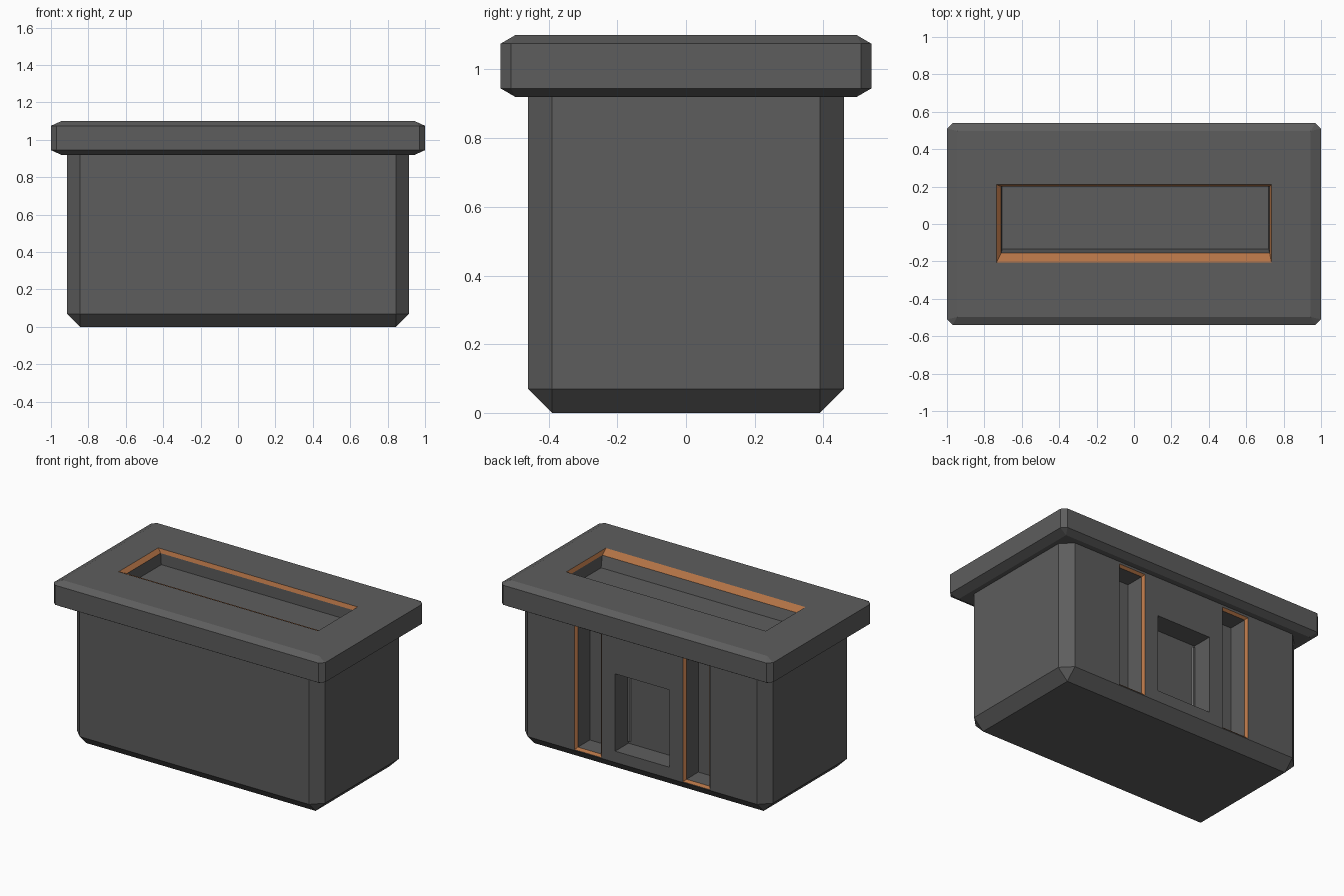
import bpy, bmesh

if "Cube" in bpy.data.objects:
    bpy.data.objects.remove(bpy.data.objects["Cube"])


def material(name, rgb):
    m = bpy.data.materials.new(name)
    m.diffuse_color = (*rgb, 1)
    m.use_nodes = True
    m.node_tree.nodes["Principled BSDF"].inputs["Base Color"].default_value = m.diffuse_color
    return m


MATS = [material("dark_grey", (0.11, 0.11, 0.11)),
        material("orange_trim", (0.45, 0.17, 0.06)),
        material("light_grey", (0.7, 0.7, 0.7))]


def loft(name, rings, mats=None):
    """Skin a stack of rings, cap both ends; mats = material per band."""
    bm = bmesh.new()
    loops = [[bm.verts.new(p) for p in r] for r in rings]
    n = len(loops[0])
    for k in range(len(loops) - 1):
        for i in range(n):
            j = (i + 1) % n
            f = bm.faces.new((loops[k][i], loops[k][j], loops[k + 1][j], loops[k + 1][i]))
            f.material_index = mats[k] if mats else 0
    bm.faces.new(loops[0])
    bm.faces.new(loops[-1])
    bmesh.ops.remove_doubles(bm, verts=bm.verts[:], dist=1e-5)
    bmesh.ops.recalc_face_normals(bm, faces=bm.faces[:])
    me = bpy.data.meshes.new(name)
    bm.to_mesh(me)
    bm.free()
    for m in MATS:
        me.materials.append(m)
    ob = bpy.data.objects.new(name, me)
    bpy.context.collection.objects.link(ob)
    return ob


def octagon(x, y, c, z):
    """Rectangle with corners cut by c."""
    return [(x - c, -y, z), (x, -y + c, z), (x, y - c, z), (x - c, y, z),
            (-x + c, y, z), (-x, y - c, z), (-x, -y + c, z), (-x + c, -y, z)]


def rect_xy(x0, x1, y0, y1, z):
    return [(x0, y0, z), (x1, y0, z), (x1, y1, z), (x0, y1, z)]


def rect_xz(x0, x1, z0, z1, y):
    return [(x0, y, z0), (x1, y, z0), (x1, y, z1), (x0, y, z1)]


def cut(ob, cutters):
    for c in cutters:
        c.hide_render = True
        mod = ob.modifiers.new("cut", 'BOOLEAN')
        mod.operation = 'DIFFERENCE'
        mod.solver = 'EXACT'
        mod.object = c
    dg = bpy.context.evaluated_depsgraph_get()
    me = bpy.data.meshes.new_from_object(ob.evaluated_get(dg))
    ob.modifiers.clear()
    ob.data = me
    for c in cutters:
        bpy.data.objects.remove(c)


# Main box with chamfered upright and bottom edges
body = loft("body", [octagon(0.845, 0.39, 0, 0), octagon(0.915, 0.46, 0.07, 0.07),
                     octagon(0.915, 0.46, 0.07, 0.925)])

# Two tall slots with orange bevelled rims, and a square window in the back
cutters = []
for s in (-1, 1):
    x0, x1 = sorted((s * 0.30, s * 0.50))
    b = 0.015
    outer, inner = (x0, x1, 0.075, 0.905), (x0 + b, x1 - b, 0.075 + b, 0.905 - b)
    cutters.append(loft("slot_cutter", [rect_xz(*outer, 0.5), rect_xz(*outer, 0.46),
                                        rect_xz(*inner, 0.445), rect_xz(*inner, 0.32)],
                        [0, 1, 0]))
win = (-0.2, 0.2, 0.145, 0.66)
cutters.append(loft("window_cutter", [rect_xz(*win, 0.5), rect_xz(*win, 0.32)]))
cut(body, cutters)

# Light strips in the inner corners of the window
for s, side in ((-1, "left"), (1, "right")):
    x0, x1 = sorted((s * 0.182, s * 0.2))
    strip = (x0, x1, 0.16, 0.645)
    loft("window_strip_" + side, [rect_xz(*strip, 0.315), rect_xz(*strip, 0.328)], [2])

# Overhanging lid with chamfered rim
lid = loft("lid", [octagon(0.945, 0.497, 0, 0.92), octagon(1, 0.54, 0.03, 0.945),
                   octagon(1, 0.54, 0.03, 1.075), octagon(0.945, 0.497, 0, 1.10)])

# Long tray in the lid with an orange sloping rim
top = (-0.735, 0.735, -0.207, 0.21)
cut(lid, [loft("tray_cutter", [rect_xy(*top, 1.2), rect_xy(*top, 1.10),
                               rect_xy(-0.71, 0.725, -0.155, 0.2, 1.075),
                               rect_xy(-0.705, 0.72, -0.135, 0.2, 1.0)], [0, 1, 0])])
